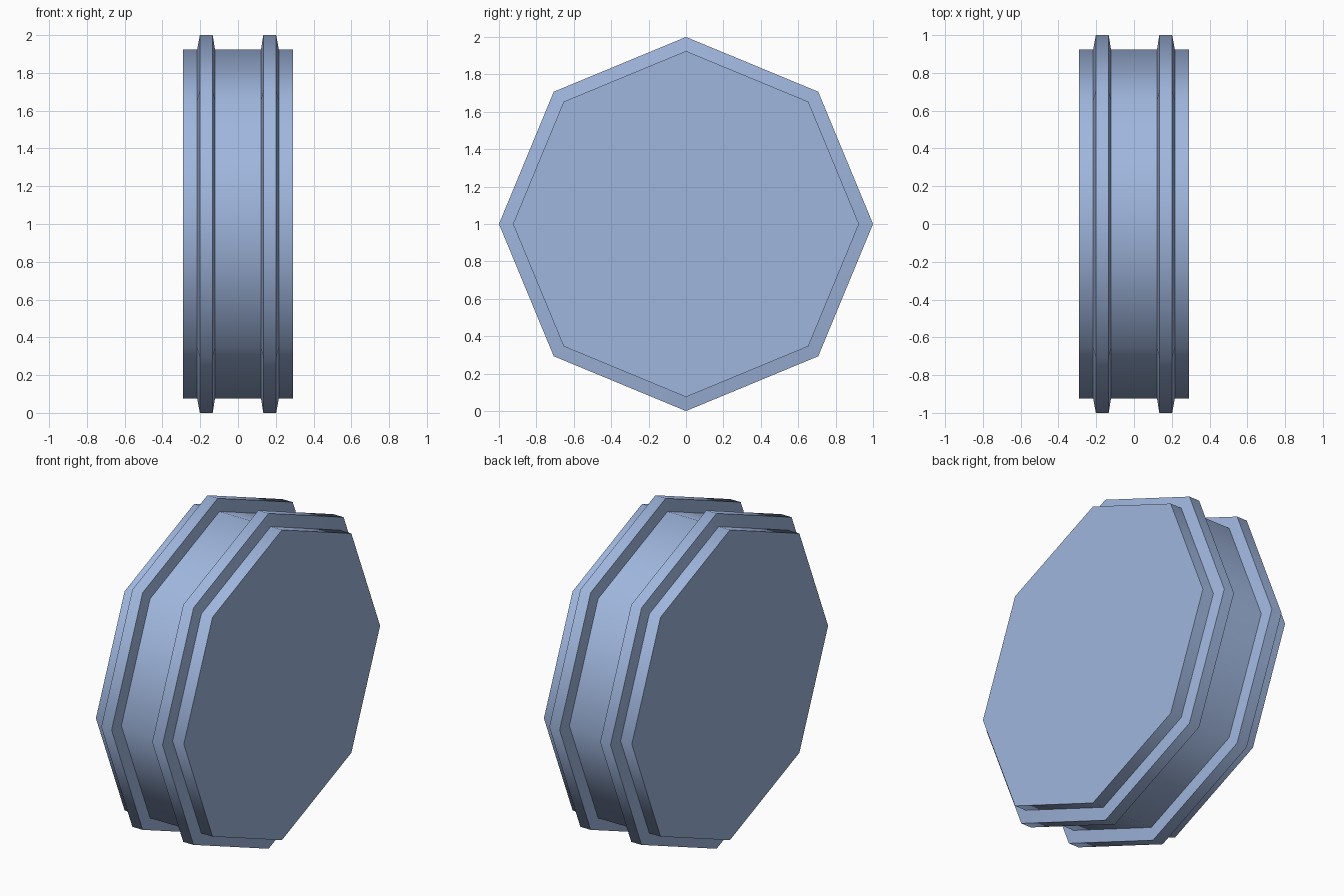
import bpy, bmesh, math
from mathutils import Matrix, Vector

old = bpy.data.objects.get("Cube")
if old:
    bpy.data.objects.remove(old, do_unlink=True)

SIDES = 8
DRUM_RADIUS = 0.925

blue = bpy.data.materials.new("soft_blue")
blue.use_nodes = True
blue.diffuse_color = (0.35, 0.47, 0.73, 1)
blue.node_tree.nodes["Principled BSDF"].inputs["Base Color"].default_value = blue.diffuse_color

# Half profile along the axle (x, radius): groove, tapered rib, outer lip
half = [(0.122, DRUM_RADIUS), (0.134, 1.0), (0.202, 1.0), (0.216, DRUM_RADIUS), (0.29, DRUM_RADIUS)]
profile = [(-x, r) for x, r in reversed(half)] + half

# Eight-sided drum turned about the x axis, with a corner at the top
bm = bmesh.new()
rings = []
for x, r in profile:
    rings.append([bm.verts.new(Matrix.Rotation(math.tau * i / SIDES, 3, "X") @ Vector((x, 0, r)))
                  for i in range(SIDES)])
for a, b in zip(rings, rings[1:]):
    for i in range(SIDES):
        j = (i + 1) % SIDES
        bm.faces.new((a[i], a[j], b[j], b[i]))

# Flat end caps
bm.faces.new(rings[0])
bm.faces.new(rings[-1])
bmesh.ops.recalc_face_normals(bm, faces=bm.faces)

mesh = bpy.data.meshes.new("ribbed_drum")
bm.to_mesh(mesh)
bm.free()
mesh.materials.append(blue)
drum = bpy.data.objects.new("ribbed_drum", mesh)
drum.location.z = 1
bpy.context.collection.objects.link(drum)

# Smooth around the rim, sharp at ribs and caps
bpy.ops.object.select_all(action="DESELECT")
drum.select_set(True)
bpy.context.view_layer.objects.active = drum
bpy.ops.object.shade_smooth_by_angle(angle=math.radians(55))
